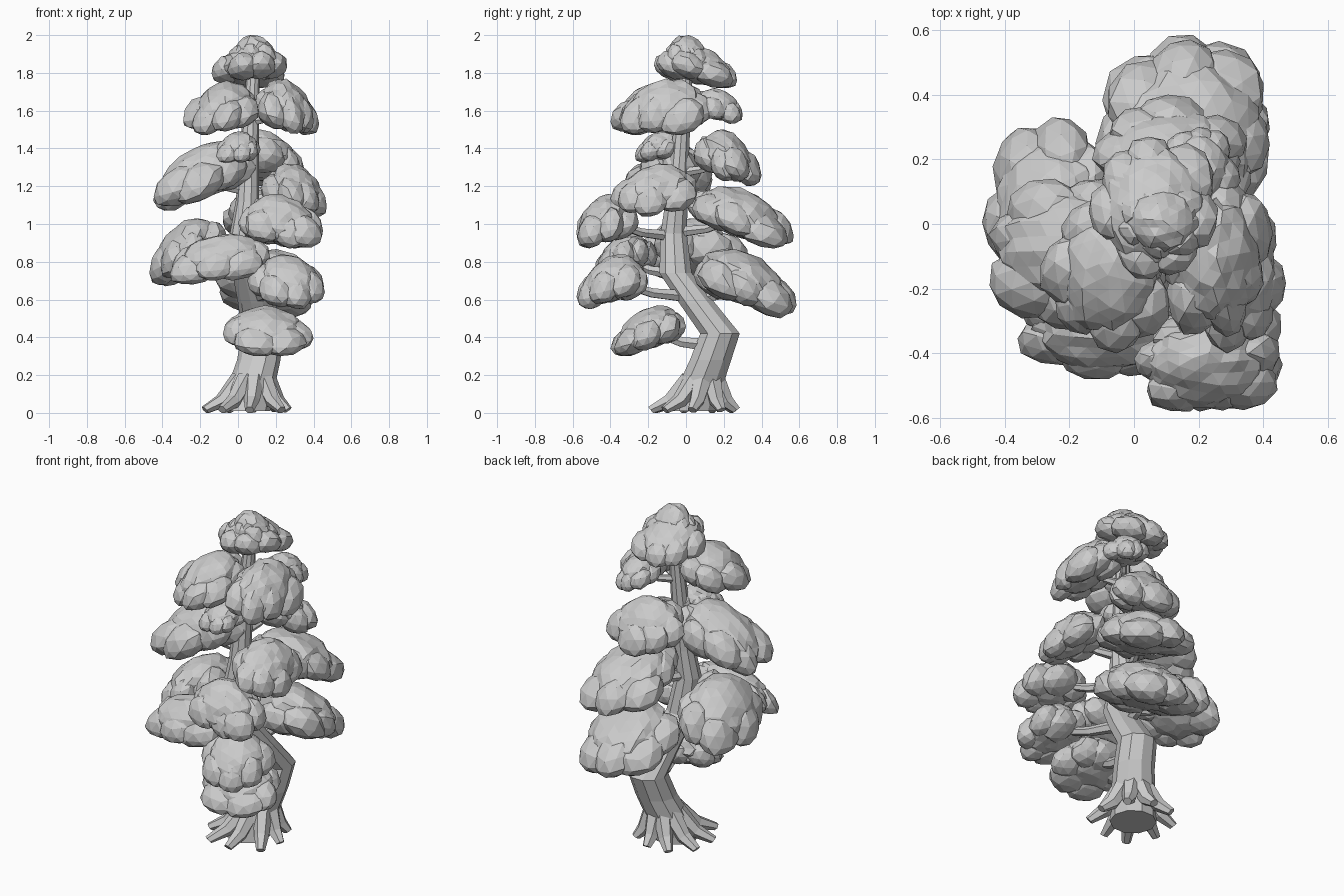
import bpy
import bmesh
import random
from math import cos, sin, pi
from mathutils import Vector, Matrix

random.seed(7)
cube = bpy.data.objects.get("Cube")
if cube:
    bpy.data.objects.remove(cube)

# One plain colour for the whole tree
grey = bpy.data.materials.new("light_grey")
grey.use_nodes = True
color = (0.6, 0.6, 0.6, 1)
grey.diffuse_color = color
grey.node_tree.nodes["Principled BSDF"].inputs["Base Color"].default_value = color


def finish(bm, name):
    bmesh.ops.recalc_face_normals(bm, faces=bm.faces)
    mesh = bpy.data.meshes.new(name)
    bm.to_mesh(mesh)
    bm.free()
    mesh.materials.append(grey)
    obj = bpy.data.objects.new(name, mesh)
    bpy.context.collection.objects.link(obj)


def skin(bm, rings):
    """Bridge equal rings of points into a closed tube."""
    loops = [[bm.verts.new(p) for p in ring] for ring in rings]
    count = len(loops[0])
    for low, high in zip(loops, loops[1:]):
        for i in range(count):
            j = (i + 1) % count
            bm.faces.new((low[i], low[j], high[j], high[i]))
    bm.faces.new(loops[0][::-1])
    bm.faces.new(loops[-1])


# Trunk: centre and radius at each height
trunk_path = [
    (.04, .04, .01, .13), (.07, .075, .14, .125), (.11, .13, .28, .115),
    (.13, .18, .42, .11), (.1, .06, .58, .1), (.06, -.055, .74, .09),
    (.03, -.065, .95, .073), (.05, -.05, 1.12, .062), (.06, -.03, 1.4, .05),
    (.08, 0, 1.8, .035),
]
SIDES = 10
bm = bmesh.new()
rings = []
for x, y, z, radius in trunk_path:
    angles = [2 * pi * i / SIDES for i in range(SIDES)]
    rings.append([(x + radius * cos(a), y + radius * sin(a), z) for a in angles])
skin(bm, rings)
finish(bm, "trunk")


def trunk_point(height):
    """Centre of the trunk at a given height."""
    for low, high in zip(trunk_path, trunk_path[1:]):
        if low[2] <= height <= high[2]:
            t = (height - low[2]) / (high[2] - low[2])
            return Vector(low[:3]).lerp(Vector(high[:3]), t)
    return Vector(trunk_path[-1][:3])


def limb(name, start, end, thick, sag):
    """Tapered, sagging limb that stays above the ground."""
    along = (end - start).normalized()
    side = along.cross(Vector((0, 0, 1))).normalized()
    up = side.cross(along)
    bend = start.lerp(end, .5) - Vector((0, 0, sag))
    bm = bmesh.new()
    rings = []
    for point, r in ((start, thick), (bend, thick * .75), (end, thick * .45)):
        angles = [2 * pi * i / 6 for i in range(6)]
        rings.append([point + (side * cos(a) + up * sin(a)) * r for a in angles])
    for ring in rings:
        for p in ring:
            p.z = max(p.z, 0)
    skin(bm, rings)
    finish(bm, name)


# Roots flaring out over the ground
ROOTS = 9
for i in range(ROOTS):
    angle = 2 * pi * (i + random.uniform(-.15, .15)) / ROOTS
    out = Vector((cos(angle), sin(angle), 0))
    start = trunk_point(.17) + out * .075
    end = Vector((.04, .04, .015)) + out * random.uniform(.22, .245)
    limb(f"root_{i + 1}", start, end, .055, .03)


def blob(bm, centre, size, detail):
    """Faceted, slightly uneven lump with a flattened underside."""
    made = bmesh.ops.create_icosphere(bm, subdivisions=detail, radius=1)["verts"]
    turn = Matrix.Rotation(random.uniform(0, pi), 3, "Z")
    for v in made:
        p = turn @ v.co * random.uniform(.93, 1.04)
        if p.z < 0:
            p.z *= .7
        v.co = Vector(p[i] * size[i] + centre[i] for i in range(3))


def foliage(name, low, high):
    """Dome with a ring of drooping lobes, leaning away from the trunk."""
    low, high = Vector(low), Vector(high)
    middle, half = (low + high) / 2, (high - low) / 2
    out = middle - trunk_point(middle.z)
    out.z = 0
    out.normalize()
    bm = bmesh.new()
    blob(bm, (0, 0, 0), (half.x * .8, half.y * .8, .15), 3)
    lobes = 7
    first = random.uniform(0, pi)
    for i in range(lobes):
        angle = first + 2 * pi * (i + random.uniform(-.2, .2)) / lobes
        reach = random.uniform(.5, .62)
        size = random.uniform(.38, .52)
        centre = (half.x * reach * cos(angle), half.y * reach * sin(angle),
                  random.uniform(-.04, -.01))
        blob(bm, centre, (half.x * size, half.y * size, .11), 2)
    for v in bm.verts:
        v.co.z -= .3 * (v.co.x * out.x + v.co.y * out.y)
    # Fit the clump to its space
    for axis in range(3):
        values = [v.co[axis] for v in bm.verts]
        a, b = min(values), max(values)
        for v in bm.verts:
            t = (v.co[axis] - a) / (b - a)
            v.co[axis] = low[axis] + t * (high[axis] - low[axis])
    finish(bm, name)
    return middle


# Foliage clumps, from the top down: lower and upper corners
clumps = {
    "crown_tip": ((-.05, -.11, 1.8), (.22, .14, 2)),
    "crown": ((-.14, -.17, 1.72), (.26, .27, 1.95)),
    "upper_front_right": ((-.29, -.4, 1.47), (.11, .08, 1.76)),
    "upper_front_left": ((.09, -.35, 1.47), (.43, .14, 1.77)),
    "upper_back": ((.08, .03, 1.53), (.33, .3, 1.72)),
    "high_front": ((-.12, -.27, 1.32), (.12, -.01, 1.49)),
    "high_back": ((-.13, .04, 1.2), (.35, .4, 1.5)),
    "high_right": ((-.45, -.33, 1.07), (.1, .14, 1.44)),
    "high_left": ((.12, -.4, 1.04), (.47, .06, 1.32)),
    "middle_front": ((0, -.58, .87), (.45, -.25, 1.16)),
    "middle_back": ((-.08, 0, .87), (.42, .57, 1.2)),
    "middle_right": ((-.47, -.25, .67), (-.05, .33, 1.03)),
    "low_front_right": ((-.36, -.48, .68), (.17, -.15, .95)),
    "low_front": ((.05, -.58, .55), (.46, -.2, .84)),
    "low_back": ((-.12, .04, .5), (.42, .585, .87)),
    "bottom_front": ((-.08, -.4, .3), (.4, 0, .57)),
}
for name, (low, high) in clumps.items():
    middle = foliage(name + "_foliage", low, high)
    if "crown" not in name:
        root = trunk_point(middle.z - .08)
        limb(name + "_branch", root, middle, .045 - .012 * middle.z, .02)
